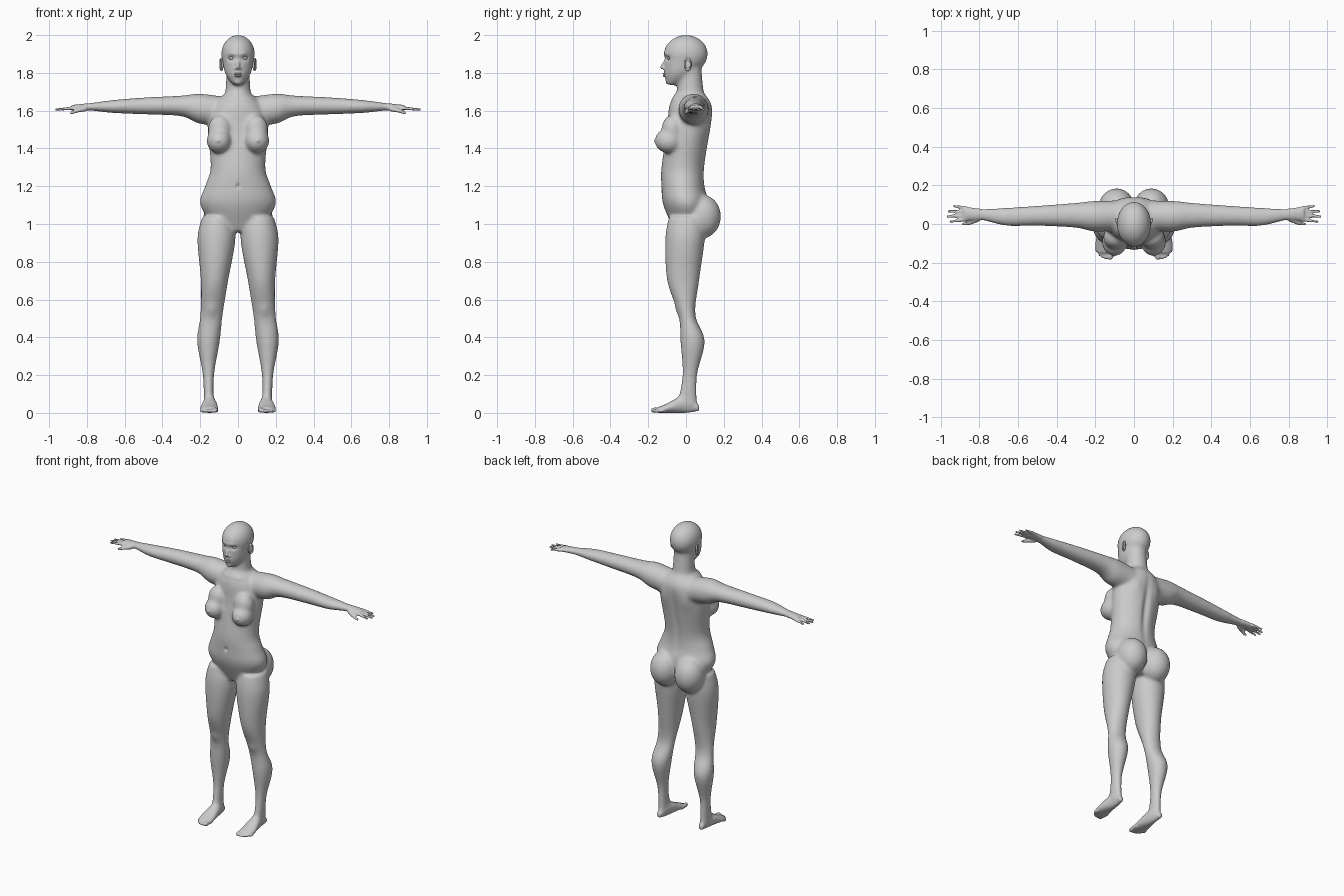
import bpy
import bmesh
import math
from mathutils import Matrix, Vector

cube = bpy.data.objects.get("Cube")
if cube:
    bpy.data.objects.remove(cube, do_unlink=True)

skin = bpy.data.materials.new("neutral_grey")
skin.use_nodes = True
grey = (0.6, 0.6, 0.6, 1)
skin.diffuse_color = grey
skin.node_tree.nodes["Principled BSDF"].inputs["Base Color"].default_value = grey

bm = bmesh.new()
SIDES = {"left": 1, "right": -1}


def spline(before, start, end, after, t):
    """Smooth value between start and end."""
    rise, fall = (end - before) / 2, (after - start) / 2
    ease = t * t * (3 - 2 * t)
    return (start + (end - start) * ease
            + rise * t * (1 - t) ** 2 - fall * t * t * (1 - t))


def loft(rings, axis, side=1, steps=6, count=40):
    """Closed tube through rings of (position, a min, a max, b min, b max)."""
    padded = [rings[0], *rings, rings[-1]]
    rows = []
    for group in zip(padded, padded[1:], padded[2:], padded[3:]):
        for step in range(steps):
            rows.append([spline(*values, step / steps) for values in zip(*group)])
    rows.append(rings[-1])
    loops = []
    for along, a_min, a_max, b_min, b_max in rows:
        loop = []
        for k in range(count):
            angle = math.tau * k / count
            a = (a_min + a_max + (a_max - a_min) * math.cos(angle)) / 2
            b = (b_min + b_max + (b_max - b_min) * math.sin(angle)) / 2
            x, y, z = {"x": (along, a, b), "y": (a, along, b), "z": (a, b, along)}[axis]
            loop.append(bm.verts.new((x * side, y, z)))
        loops.append(loop)
    for lower, upper in zip(loops, loops[1:]):
        for k in range(count):
            bm.faces.new((lower[k - 1], lower[k], upper[k], upper[k - 1]))
    bm.faces.new(loops[0][::-1])
    bm.faces.new(loops[-1])


def blob(center, radii, side=1):
    x, y, z = center
    matrix = Matrix.Translation((x * side, y, z)) @ Matrix.Diagonal((*radii, 1))
    bmesh.ops.create_icosphere(bm, subdivisions=3, radius=1, matrix=matrix)


def capsule(start, end, start_radius, end_radius, side=1, beads=10):
    start, end = Vector(start), Vector(end)
    for bead in range(beads):
        t = bead / (beads - 1)
        radius = start_radius + (end_radius - start_radius) * t
        blob(start.lerp(end, t), [radius] * 3, side)


# Torso, neck and jaw: height, half width, front, back
torso = [(.96, .11, -.06, .08), (1.1, .2, -.12, .12), (1.2, .175, -.13, .1), (1.3, .145, -.13, .1),
         (1.5, .16, -.1, .13), (1.62, .14, -.09, .14), (1.69, .07, -.06, .1)]
neck = [(1.6, .08, -.08, .12), (1.7, .067, -.05, .095), (1.85, .06, -.04, .08)]
jaw = [(1.735, .025, -.1, -.05), (1.8, .07, -.112, .05), (1.9, .085, -.112, .1)]
for shape in (torso, neck, jaw):
    loft([(height, -half, half, front, back) for height, half, front, back in shape], "z")

# Skull and nose
blob((0, 0, 1.9), (.09, .117, .102))
capsule((0, -.107, 1.87), (0, -.127, 1.83), .007, .011)

# Limbs
leg = [(1.04, .03, .19, -.09, .1), (.92, .013, .215, -.11, .1), (.7, .052, .197, -.1, .07),
       (.52, .08, .2, -.04, .05), (.38, .096, .217, -.03, .1), (.2, .126, .187, -.02, .06),
       (.04, .127, .18, -.05, .06)]
foot = [(.07, .14, .17, .01, .04), (0, .12, .18, 0, .1), (-.1, .105, .2, 0, .05),
        (-.15, .11, .19, 0, .03)]
arm = [(.05, -.03, .12, 1.52, 1.67), (.2, -.04, .12, 1.53, 1.69), (.3, -.02, .11, 1.57, 1.68),
       (.5, -.01, .095, 1.58, 1.67), (.66, -.01, .085, 1.587, 1.657), (.79, .018, .08, 1.6, 1.64),
       (.88, .017, .093, 1.6, 1.63)]

for side in SIDES.values():
    loft(leg, "z", side)
    loft(foot, "y", side)
    loft(arm, "x", side)
    # Chest, seat and nostril wing
    blob((.1, -.09, 1.44), (.067, .077, .067), side)
    blob((.095, -.07, 1.5), (.065, .06, .08), side)
    blob((.09, .086, 1.04), (.094, .1, .117), side)
    blob((.012, -.113, 1.823), (.008, .01, .008), side)
    # Fanned fingers and little toes
    for i in range(4):
        base = .083 - .02 * i
        tip = Vector((.965 - .01 * (i - 1.8) ** 2, .055 + (base - .055) * 1.35, 1.606))
        capsule((.87, base, 1.614), tip, .0105, .0075, side)
        toe = .142 + .016 * i
        capsule((toe, -.12, .012), (toe + .002, -.175 + .004 * i * i, .01), .01, .009, side)
    # Big toe and thumb
    capsule((.118, -.12, .016), (.122, -.173, .014), .015, .014, side)
    capsule((.81, .025, 1.61), (.85, .005, 1.6), .015, .011, side)
    capsule((.85, .005, 1.6), (.885, 0, 1.587), .011, .008, side)

# Merge everything into one continuous body
mesh = bpy.data.meshes.new("body")
bm.to_mesh(mesh)
bm.free()
body = bpy.data.objects.new("body", mesh)
bpy.context.collection.objects.link(body)
bpy.context.view_layer.objects.active = body
body.select_set(True)
remesh = body.modifiers.new("merge", "REMESH")
remesh.mode = "VOXEL"
remesh.voxel_size = 0.0055
bpy.ops.object.modifier_apply(modifier=remesh.name)

bm = bmesh.new()
bm.from_mesh(body.data)


def relax(verts, times):
    for _ in range(times):
        bmesh.ops.smooth_vert(bm, verts=verts, factor=0.5,
                              use_axis_x=True, use_axis_y=True, use_axis_z=True)


def is_broad(point):
    """True away from the hands, feet and face."""
    face = point.z > 1.74 and point.y < -.1
    return abs(point.x) < .8 and point.z > .06 and not face


relax(bm.verts[:], 3)
relax([vert for vert in bm.verts if is_broad(vert.co)], 24)


def sculpt(center, radii, push):
    """Soft forward or backward push around a point, on both sides."""
    for vert in bm.verts:
        place = (abs(vert.co.x), vert.co.y, vert.co.z)
        falloff = sum(((p - c) / r) ** 2 for p, c, r in zip(place, center, radii))
        if falloff < 6:
            vert.co.y += push * math.exp(-falloff)


# Eye sockets, brows, muzzle and chin
sculpt((.035, -.1, 1.878), (.02, .03, .013), .013)
sculpt((.03, -.11, 1.9), (.024, .03, .01), -.004)
sculpt((0, -.11, 1.79), (.026, .03, .018), -.007)
sculpt((0, -.11, 1.75), (.02, .03, .012), -.004)
# Collarbones, shoulder blades, spine groove and navel
sculpt((.08, -.07, 1.665), (.06, .04, .012), -.006)
sculpt((.085, .135, 1.53), (.04, .05, .06), .008)
sculpt((0, .11, 1.4), (.022, .06, .18), -.014)
sculpt((0, -.13, 1.2), (.009, .03, .012), .011)
# Chest tips and kneecaps
sculpt((.106, -.165, 1.44), (.008, .02, .008), -.006)
sculpt((.14, -.045, .545), (.03, .03, .035), -.007)
relax(bm.verts[:], 1)
bm.to_mesh(body.data)
bm.free()


def finish(obj, name, size=(1, 1, 1)):
    obj.name = name
    obj.scale = size
    obj.data.materials.clear()
    obj.data.materials.append(skin)
    bpy.ops.object.shade_smooth()


def ball(name, location, size, turn=(0, 0, 0)):
    bpy.ops.mesh.primitive_uv_sphere_add(segments=24, ring_count=14, radius=1,
                                         location=location, rotation=turn)
    finish(bpy.context.object, name, size)


def ring(name, location, turn, major, minor, size):
    bpy.ops.mesh.primitive_torus_add(location=location, rotation=turn, major_radius=major,
                                     minor_radius=minor, major_segments=32, minor_segments=10)
    finish(bpy.context.object, name, size)


finish(body, "body")

# Lips
ball("upper_lip", (0, -.113, 1.795), (.022, .011, .005))
ball("lower_lip", (0, -.112, 1.784), (.019, .011, .006))

# Eyes, eyelids and ears
quarter = math.pi / 2
for word, side in SIDES.items():
    ball(word + "_eye", (.035 * side, -.086, 1.878), (.014, .012, .009))
    ring(word + "_eyelid", (.035 * side, -.093, 1.878), (quarter, 0, .3 * side),
         .0145, .003, (1, .6, 1))
    ear_spot, ear_turn = (.088 * side, .01, 1.845), (0, quarter, -.35 * side)
    ring(word + "_ear_rim", ear_spot, ear_turn, .019, .0045, (1.5, .85, 1.3))
    ball(word + "_ear_bowl", ear_spot, (.028, .016, .004), ear_turn)
